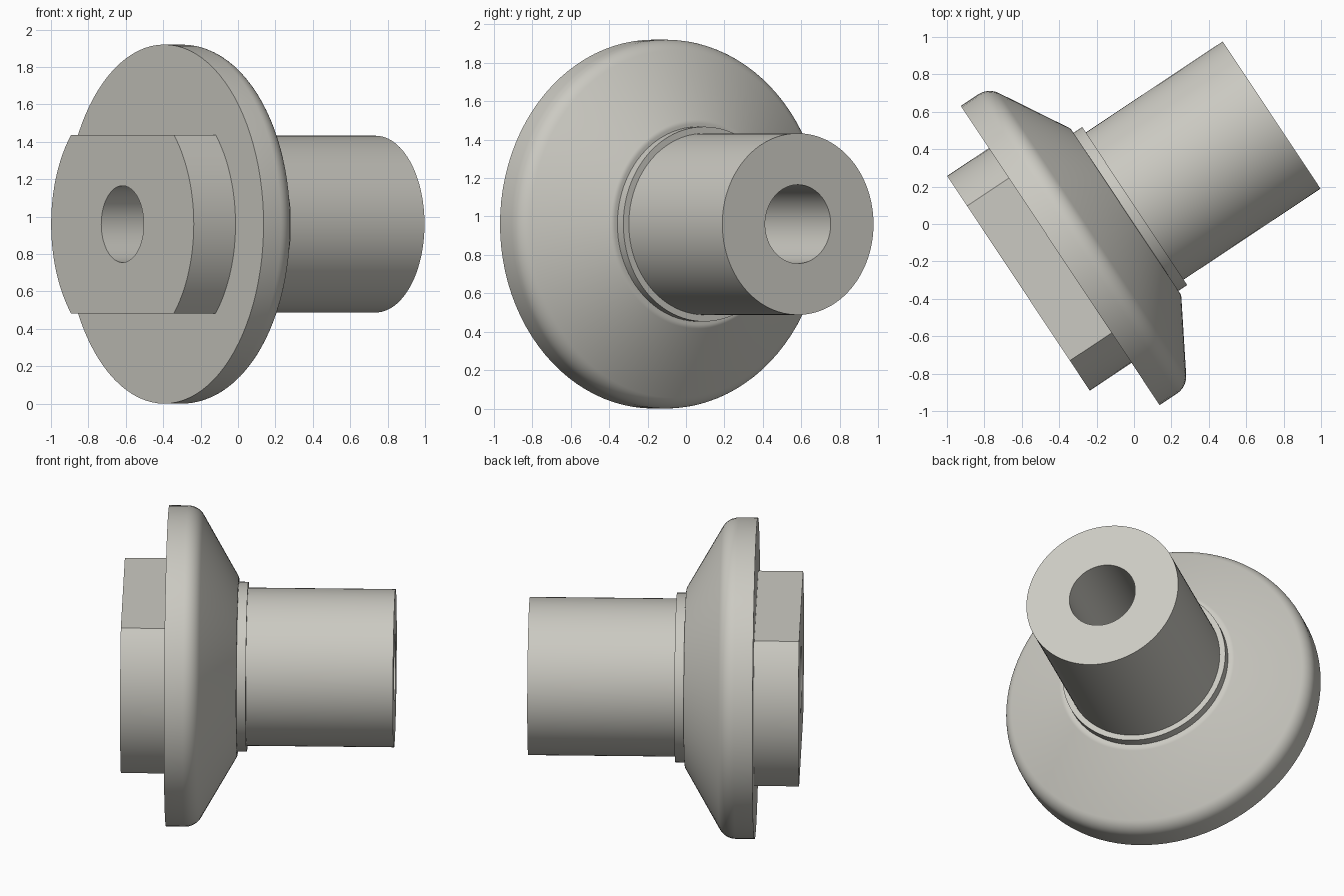
import bpy, bmesh, math

if "Cube" in bpy.data.objects:
    bpy.data.objects.remove(bpy.data.objects["Cube"])

SEGMENTS = 96
BORE = 0.205        # radius of the through hole
CENTRE = (-0.043, 0.065, 0.96)
TURN = math.radians(33.6)

metal = bpy.data.materials.new("warm grey metal")
metal.diffuse_color = (0.60, 0.59, 0.54, 1.0)
metal.use_nodes = True
metal.node_tree.nodes["Principled BSDF"].inputs["Base Color"].default_value = metal.diffuse_color


def finish(name, bm):
    """Turn a bmesh along local X into a placed, smooth-shaded object."""
    bmesh.ops.recalc_face_normals(bm, faces=bm.faces)
    mesh = bpy.data.meshes.new(name)
    bm.to_mesh(mesh)
    bm.free()
    mesh.materials.append(metal)
    obj = bpy.data.objects.new(name, mesh)
    bpy.context.collection.objects.link(obj)
    obj.location = CENTRE
    obj.rotation_euler = (0, 0, TURN)
    bpy.ops.object.select_all(action='DESELECT')
    obj.select_set(True)
    bpy.context.view_layer.objects.active = obj
    bpy.ops.object.shade_smooth_by_angle(angle=math.radians(25))
    return obj


def skin(bm, rings, closed):
    """Join successive rings of points with quads."""
    rows = [[bm.verts.new(p) for p in ring] for ring in rings]
    pairs = list(zip(rows, rows[1:]))
    if closed:
        pairs.append((rows[-1], rows[0]))
    for a, b in pairs:
        n = len(a)
        for i in range(n):
            j = (i + 1) % n
            bm.faces.new((a[i], a[j], b[j], b[i]))


def fillet(cx, cr, radius, start, end, steps):
    """Arc points in the (axis, radius) plane, angles from the outward direction."""
    arc = []
    for i in range(steps + 1):
        a = math.radians(start + (end - start) * i / steps)
        arc.append((cx + radius * math.sin(a), cr + radius * math.cos(a)))
    return arc


# Flange, collar and shaft: one turned profile of (axis position, radius)
profile = [(-0.422, BORE), (-0.422, 0.96)]
profile += fillet(-0.31, 0.85, 0.11, 0, 60, 8)       # rounded rim
profile += fillet(-0.045, 0.522, 0.045, 60, 90, 4)   # small end of the cone
profile += [(0.0, 0.507), (0.056, 0.507), (0.056, 0.4725),
            (0.935, 0.4725), (0.935, BORE)]
angles = [2 * math.pi * i / SEGMENTS for i in range(SEGMENTS)]
bm = bmesh.new()
skin(bm, [[(x, r * math.cos(a), r * math.sin(a)) for a in angles]
          for x, r in profile], closed=True)
finish("flanged_shaft", bm)

# Boss: round block with flats above and below, open where it meets the flange
RADIUS, FLAT = 0.689, 0.4775
corner = math.asin(FLAT / RADIUS)
stops = [-corner, corner, math.pi - corner, math.pi + corner, 2 * math.pi - corner]
angles = [a + (b - a) * i / 24 for a, b in zip(stops, stops[1:]) for i in range(24)]


def boss_ring(x):
    return [(x, RADIUS * math.cos(a), max(-FLAT, min(FLAT, RADIUS * math.sin(a))))
            for a in angles]


def bore_ring(x):
    return [(x, BORE * math.cos(a), BORE * math.sin(a)) for a in angles]


bm = bmesh.new()
skin(bm, [boss_ring(-0.422), boss_ring(-0.69), bore_ring(-0.69), bore_ring(-0.422)],
     closed=False)
finish("flatted_boss", bm)
